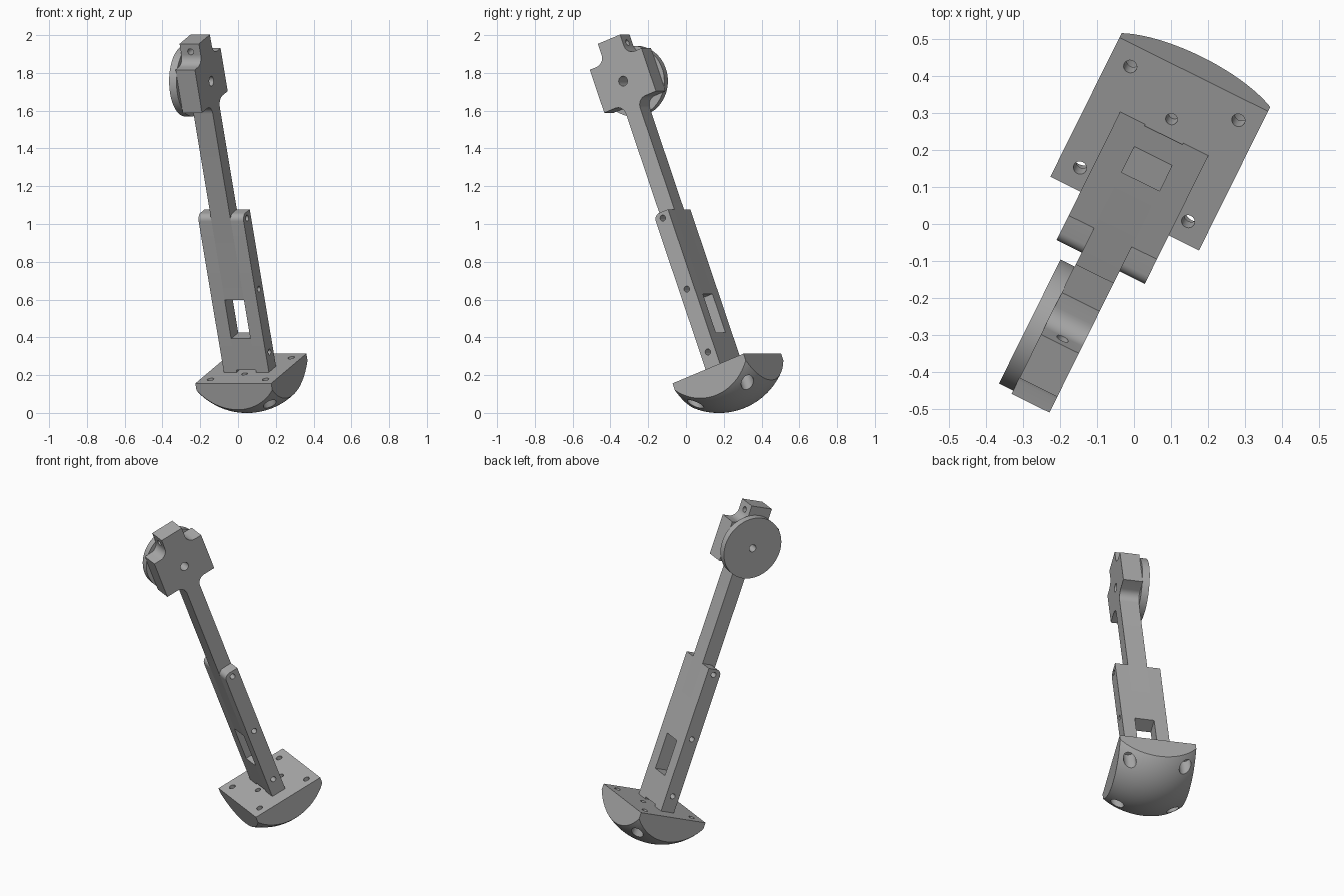
import bpy, bmesh, math
from mathutils import Matrix, Vector

if "Cube" in bpy.data.objects:
    bpy.data.objects.remove(bpy.data.objects["Cube"], do_unlink=True)

grey = bpy.data.materials.new("grey_plastic")
grey.use_nodes = True
grey.diffuse_color = (0.4, 0.4, 0.4, 1)
grey.node_tree.nodes["Principled BSDF"].inputs["Base Color"].default_value = (0.4, 0.4, 0.4, 1)

# Leaning pose: the limb is built upright on its foot plate, then placed
POSE = (Matrix.Translation((0.068, 0.216, 0.235))
        @ Matrix.Rotation(math.radians(-26.4), 4, 'Z')
        @ Matrix.Rotation(math.radians(20.6), 4, 'X'))
CY = -0.012        # centre line of the leg
HALF = 0.045       # half the leg depth
BAR = 0.057        # half the bar width
RAIL = 0.133       # outer side of the rails
HUB = 1.63         # height of the pivot


def finish(name, bm):
    bmesh.ops.recalc_face_normals(bm, faces=bm.faces)
    mesh = bpy.data.meshes.new(name)
    bm.to_mesh(mesh)
    bm.free()
    mesh.materials.append(grey)
    obj = bpy.data.objects.new(name, mesh)
    bpy.context.scene.collection.objects.link(obj)
    return obj


def box(name, low, high):
    low, high = Vector(low), Vector(high)
    bm = bmesh.new()
    bmesh.ops.create_cube(bm, size=1)
    for v in bm.verts:
        v.co = (low + high) / 2 + v.co * (high - low)
    return finish(name, bm)


def rod(name, centre, radius, length, axis='Z', sides=32):
    bm = bmesh.new()
    turn = {'X': Matrix.Rotation(math.pi / 2, 4, 'Y'),
            'Y': Matrix.Rotation(math.pi / 2, 4, 'X'), 'Z': Matrix()}[axis]
    bmesh.ops.create_cone(bm, cap_ends=True, segments=sides, radius1=radius, radius2=radius,
                          depth=length, matrix=Matrix.Translation(centre) @ turn)
    return finish(name, bm)


def rounded(corners, steps=8):
    """Outline from (y, z, fillet radius) corners that are all right angles."""
    points = []
    for i, (y, z, r) in enumerate(corners):
        p = Vector((y, z))
        if r == 0:
            points.append(p)
            continue
        a = (Vector(corners[i - 1][:2]) - p).normalized() * r
        b = (Vector(corners[(i + 1) % len(corners)][:2]) - p).normalized() * r
        for k in range(steps + 1):
            t = math.pi / 2 * k / steps
            points.append(p + a * (1 - math.sin(t)) + b * (1 - math.cos(t)))
    return points


def slab(name, outline, x0, x1):
    bm = bmesh.new()
    face = bm.faces.new([bm.verts.new((x0, p.x, p.y)) for p in outline])
    new = bmesh.ops.extrude_face_region(bm, geom=[face])["geom"]
    bmesh.ops.translate(bm, vec=(x1 - x0, 0, 0),
                        verts=[g for g in new if isinstance(g, bmesh.types.BMVert)])
    return finish(name, bm)


def cut(obj, tool, operation='DIFFERENCE'):
    mod = obj.modifiers.new("cut", 'BOOLEAN')
    mod.operation, mod.solver, mod.object = operation, 'EXACT', tool
    bpy.context.view_layer.update()
    result = bpy.data.meshes.new_from_object(
        obj.evaluated_get(bpy.context.evaluated_depsgraph_get()))
    obj.modifiers.clear()
    obj.data = result
    bpy.data.objects.remove(tool, do_unlink=True)


parts = []

# Foot: square block with a spherical sole
W = 0.224
foot = box("foot", (-W, -W, -0.35), (W, W, 0))
bm = bmesh.new()
bmesh.ops.create_uvsphere(bm, u_segments=96, v_segments=64, radius=0.36,
                          matrix=Matrix.Translation((0, 0, 0.133)))
cut(foot, finish("sole_ball", bm), 'INTERSECT')
for sx in (-1, 1):
    for sy in (-1, 1):
        x, y = sx * 0.163, sy * 0.163
        cut(foot, rod("screw_hole", (x, y, 0), 0.018, 0.6))
        cut(foot, rod("counterbore", (x, y, -0.2), 0.036, 0.3))
for sy in (-1, 1):
    cut(foot, rod("pin_hole", (0, sy * 0.08, 0), 0.016, 0.1))
parts.append(foot)

# Leg bar with cross-shaped head, as one side profile
ARM, NECK, F = 0.163, 0.07, 0.05
LOW, HIGH, TIP = 1.512, 1.755, 1.867
side = [(HALF, 0.012, 0), (HALF, LOW, F), (ARM, LOW, 0), (ARM, HIGH, 0),
        (NECK, HIGH, F), (NECK, TIP, 0)]
profile = side + [(-y, z, r) for y, z, r in reversed(side)]
leg = slab("leg_and_head", rounded([(CY + y, z, r) for y, z, r in profile]), -BAR, BAR)
cut(leg, box("slot", (-0.1, -0.2, 0.19), (0.1, 0.2, 0.41)))
cut(leg, rod("pivot_hole", (0, CY, HUB), 0.026, 0.4, 'X'))
cut(leg, rod("tip_hole", (0, CY, 1.822), 0.017, 0.5, 'Y'))
parts.append(leg)

# Side rails, rounded at the front top edge, with screw holes
rail_outline = rounded([(CY + HALF, 0, 0), (CY + HALF, 0.888, 0),
                        (CY - HALF, 0.888, 0.035), (CY - HALF, 0, 0)])
for name, s in (("left_rail", 1), ("right_rail", -1)):
    rail = slab(name, rail_outline, s * BAR, s * RAIL)
    for z in (0.098, 0.453, 0.855):
        cut(rail, rod("rail_hole", (s * 0.1, CY, z), 0.016, 0.2, 'X'))
    parts.append(rail)

# Pivot disc on the right of the head
disc = rod("pivot_disc", (-0.0785, CY, HUB), 0.187, 0.043, 'X', 96)
cut(disc, rod("disc_hole", (-0.08, CY, HUB), 0.022, 0.2, 'X'))
parts.append(disc)

# Pose and shade
bpy.ops.object.select_all(action='DESELECT')
for obj in parts:
    obj.matrix_world = POSE
    obj.select_set(True)
bpy.context.view_layer.objects.active = parts[0]
bpy.ops.object.shade_smooth_by_angle(angle=math.radians(30))
